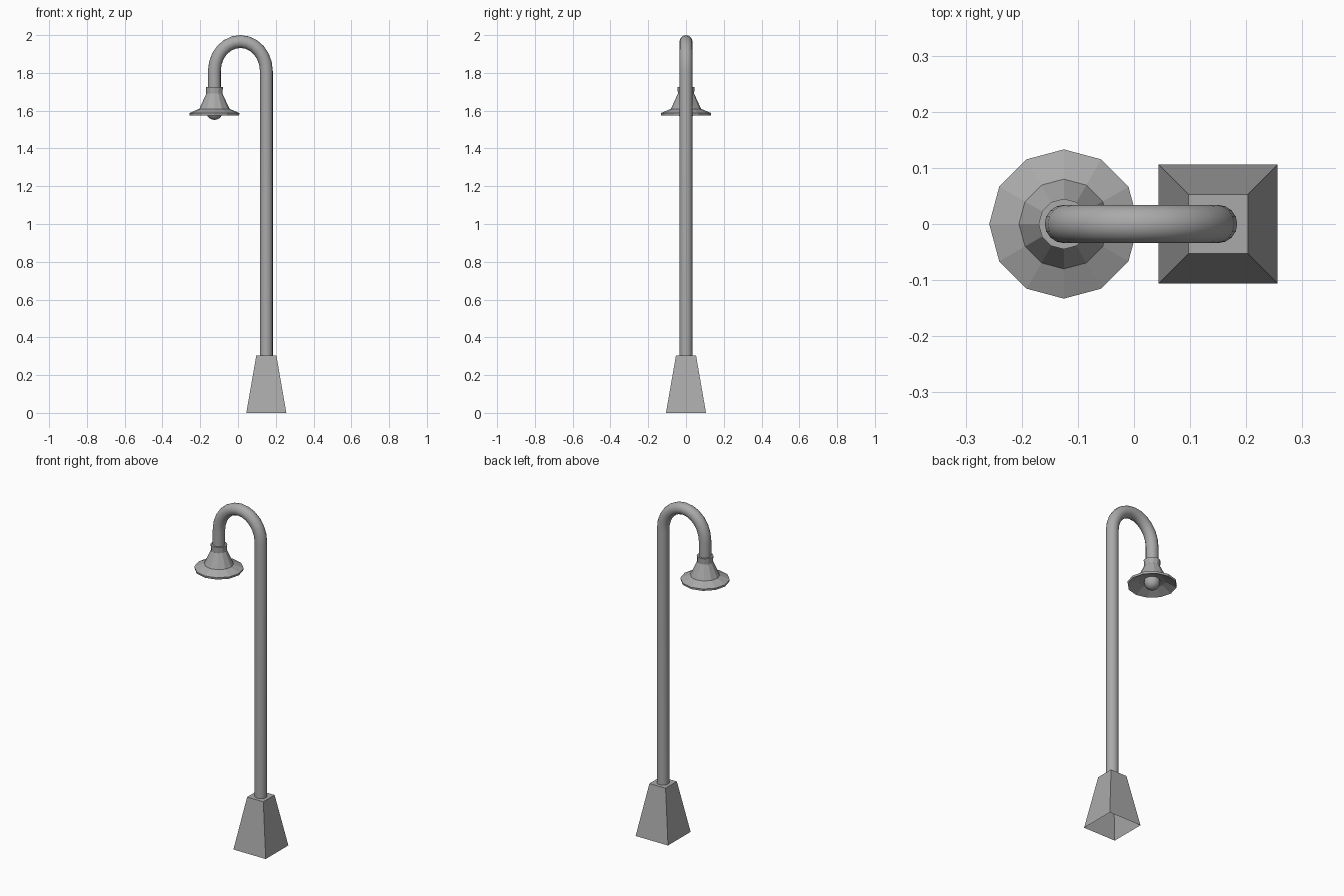
import bpy, bmesh, math
from mathutils import Vector

cube = bpy.data.objects.get("Cube")
if cube:
    bpy.data.objects.remove(cube, do_unlink=True)

POLE_X, LAMP_X = 0.15, -0.125
TUBE_R = 0.034

metal = bpy.data.materials.new("grey metal")
metal.use_nodes = True
GREY = (0.4, 0.4, 0.4, 1)
metal.diffuse_color = GREY
metal.node_tree.nodes["Principled BSDF"].inputs["Base Color"].default_value = GREY


def add_object(name, bm, smooth_angle=None):
    mesh = bpy.data.meshes.new(name)
    bm.to_mesh(mesh)
    bm.free()
    mesh.materials.append(metal)
    obj = bpy.data.objects.new(name, mesh)
    bpy.context.collection.objects.link(obj)
    if smooth_angle:
        bpy.ops.object.select_all(action='DESELECT')
        obj.select_set(True)
        bpy.context.view_layer.objects.active = obj
        bpy.ops.object.shade_smooth_by_angle(angle=math.radians(smooth_angle))
    return obj


def bridge(bm, rings):
    """Join consecutive rings of vertices with quads."""
    n = len(rings[0])
    for a, b in zip(rings, rings[1:]):
        for i in range(n):
            j = (i + 1) % n
            bm.faces.new((a[i], a[j], b[j], b[i]))


def lathe(bm, x, profile, sides, phase=0.0):
    """Rings around a vertical axis from (radius, height) pairs."""
    rings = []
    for r, z in profile:
        angles = [phase + math.tau * i / sides for i in range(sides)]
        rings.append([bm.verts.new((x + r * math.cos(a), r * math.sin(a), z)) for a in angles])
    bridge(bm, rings)
    return rings


# Tapered square base, open underneath
bm = bmesh.new()
rings = lathe(bm, POLE_X, [(0.106 * math.sqrt(2), 0), (0.053 * math.sqrt(2), 0.305)], 4, math.pi / 4)
bm.faces.new(rings[-1])
add_object("base", bm)

# Pole and arched neck: a round tube swept along the path
mid, half = (POLE_X + LAMP_X) / 2, (POLE_X - LAMP_X) / 2
spring, rise, steps = 1.81, 0.156, 12
path = [Vector((POLE_X, 0, 0.30))]
for k in range(steps + 1):
    a = math.pi * k / steps
    path.append(Vector((mid + half * math.cos(a), 0, spring + rise * math.sin(a))))
path.append(Vector((LAMP_X, 0, 1.70)))

bm = bmesh.new()
rings, sides = [], 16
for k, p in enumerate(path):
    tangent = (path[min(k + 1, len(path) - 1)] - path[max(k - 1, 0)]).normalized()
    if k in (1, len(path) - 2):
        tangent = Vector((0, 0, 1 if k == 1 else -1))
    across = Vector((0, 1, 0))
    normal = across.cross(tangent)
    rings.append([bm.verts.new(p + TUBE_R * (normal * math.cos(t) + across * math.sin(t)))
                  for t in (math.tau * i / sides for i in range(sides))])
bridge(bm, rings)
add_object("pole_and_arch", bm, 50)

# Faceted bell shade with a hollow underside
bm = bmesh.new()
profile = [(0.03, 1.61), (0.072, 1.602), (0.131, 1.575), (0.133, 1.587),
           (0.08, 1.61), (0.043, 1.69), (0.045, 1.725)]
rings = lathe(bm, LAMP_X, profile, 12)
bm.faces.new(rings[-1])
bm.faces.new(reversed(rings[0]))
add_object("lamp_shade", bm)

# Round bulb
bm = bmesh.new()
bmesh.ops.create_uvsphere(bm, u_segments=16, v_segments=10, radius=0.043)
bmesh.ops.translate(bm, verts=bm.verts, vec=(LAMP_X, 0, 1.594))
add_object("bulb", bm, 50)
